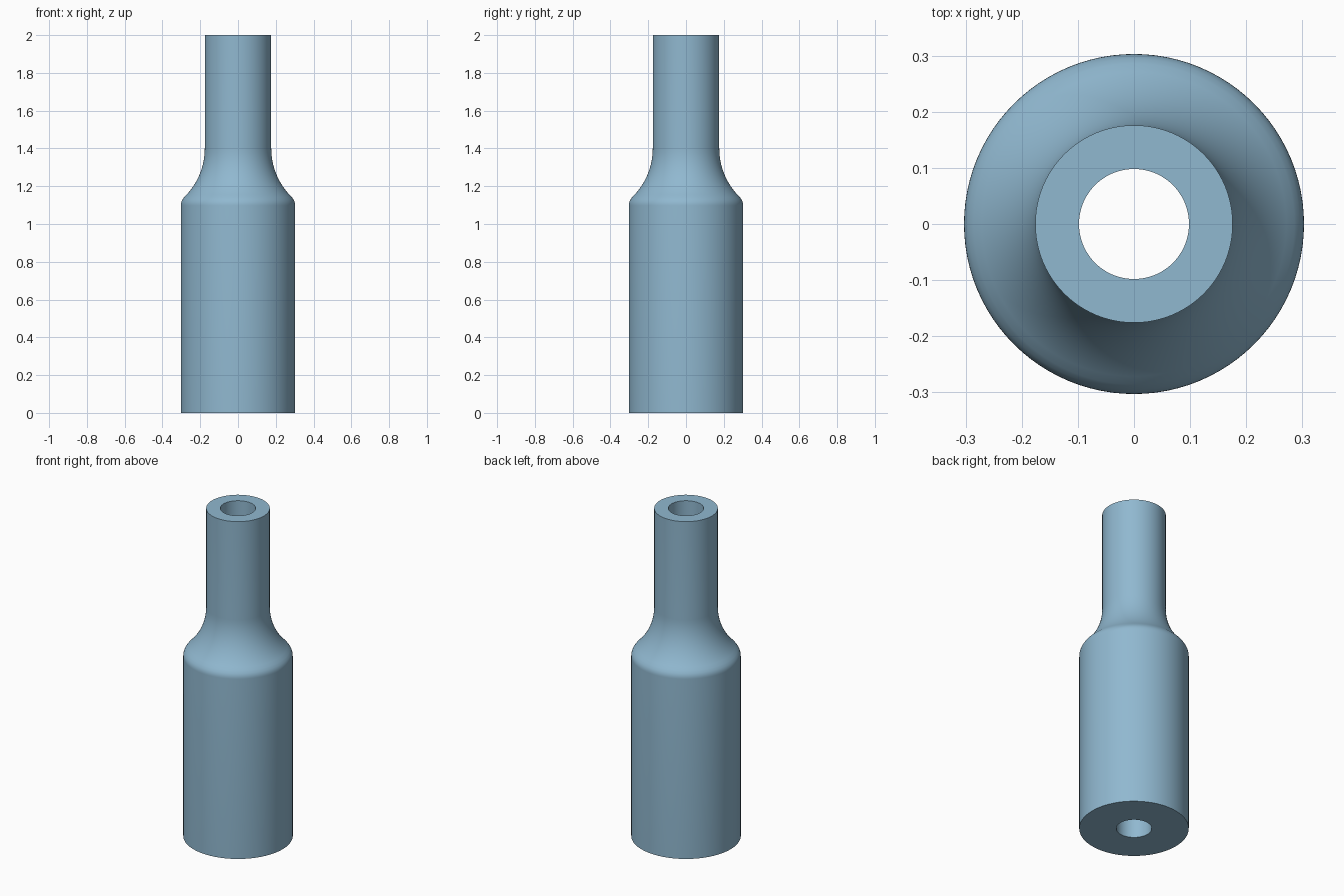
import bpy, bmesh, math

if "Cube" in bpy.data.objects:
    bpy.data.objects.remove(bpy.data.objects["Cube"])

SEGMENTS = 96
BODY_R, NECK_R, BORE_R = 0.303, 0.176, 0.098
HEIGHT, NECK_START = 2.0, 1.40
COVE_R, ROUND_R = 0.36, 0.06
SWEEP = math.radians(46)  # angle where the cove meets the rounded shoulder


def arc(cx, cz, radius, start, end, steps):
    """Points along a circular arc in the (radius, height) plane."""
    angles = [start + (end - start) * i / steps for i in range(steps + 1)]
    return [(cx + radius * math.cos(a), cz + radius * math.sin(a)) for a in angles]


# Rounded shoulder followed by the concave cove into the neck
cove = arc(NECK_R + COVE_R, NECK_START, COVE_R, math.pi + SWEEP, math.pi, 14)
join_z = cove[0][1]
shoulder = arc(BODY_R - ROUND_R, join_z - ROUND_R * math.sin(SWEEP), ROUND_R, 0, SWEEP, 6)

# Closed section: bore bottom, base, body, shoulder, neck, bore top
profile = [(BORE_R, 0), (BODY_R, 0)] + shoulder[:-1] + cove
profile += [(NECK_R, HEIGHT), (BORE_R, HEIGHT)]

# Revolve the section around z
bm = bmesh.new()
rings = []
for r, z in profile:
    rings.append([bm.verts.new((r * math.cos(t), r * math.sin(t), z))
                  for t in (2 * math.pi * i / SEGMENTS for i in range(SEGMENTS))])
for k, low in enumerate(rings):
    high = rings[(k + 1) % len(rings)]
    for i in range(SEGMENTS):
        j = (i + 1) % SEGMENTS
        bm.faces.new((low[i], low[j], high[j], high[i]))
bmesh.ops.recalc_face_normals(bm, faces=bm.faces)
mesh = bpy.data.meshes.new("stepped_sleeve")
bm.to_mesh(mesh)
bm.free()

sleeve = bpy.data.objects.new("stepped_sleeve", mesh)
bpy.context.collection.objects.link(sleeve)

# Single steel blue colour
steel = bpy.data.materials.new("steel_blue")
steel.diffuse_color = (0.28, 0.48, 0.63, 1)
steel.use_nodes = True
steel.node_tree.nodes["Principled BSDF"].inputs["Base Color"].default_value = steel.diffuse_color
mesh.materials.append(steel)

# Smooth walls with crisp rims
bpy.context.view_layer.objects.active = sleeve
sleeve.select_set(True)
bpy.ops.object.shade_smooth_by_angle(angle=math.radians(30))
